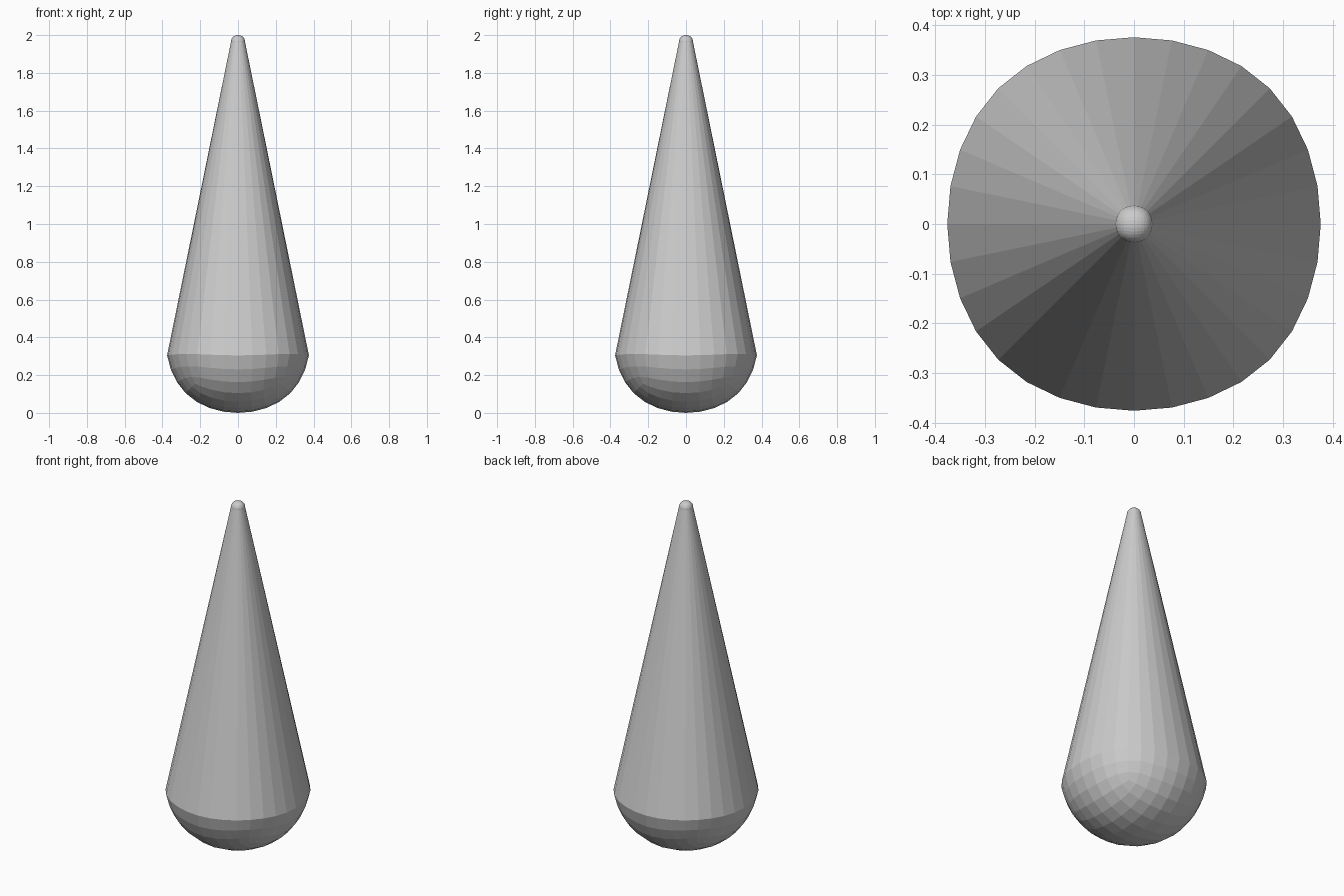
import bpy

if "Cube" in bpy.data.objects:
    bpy.data.objects.remove(bpy.data.objects["Cube"])

R = 0.382      # radius of the rounded base
TIP = 0.098    # tip size relative to the base

# Rounded body: a cube smoothed into a quad ball
bpy.ops.mesh.primitive_cube_add(size=2)
body = bpy.context.object
body.name = "teardrop_body"
sub = body.modifiers.new("round", 'SUBSURF')
sub.levels = sub.render_levels = 3
bpy.ops.object.modifier_apply(modifier=sub.name)

# Upper half shrinks and lifts into the small round tip,
# stretching the row below the equator into the tapered side
verts = body.data.vertices
s = R / max(v.co.z for v in verts)
for v in verts:
    p = v.co * s
    if p.z > -1e-4:
        p *= TIP
        p.z += 2 - R * TIP
    else:
        p.z += R
    v.co = p

# Flat faces, standing exactly on the ground
low = min(v.co.z for v in verts)
for v in verts:
    v.co.z -= low
for f in body.data.polygons:
    f.use_smooth = False
body.data.update()
